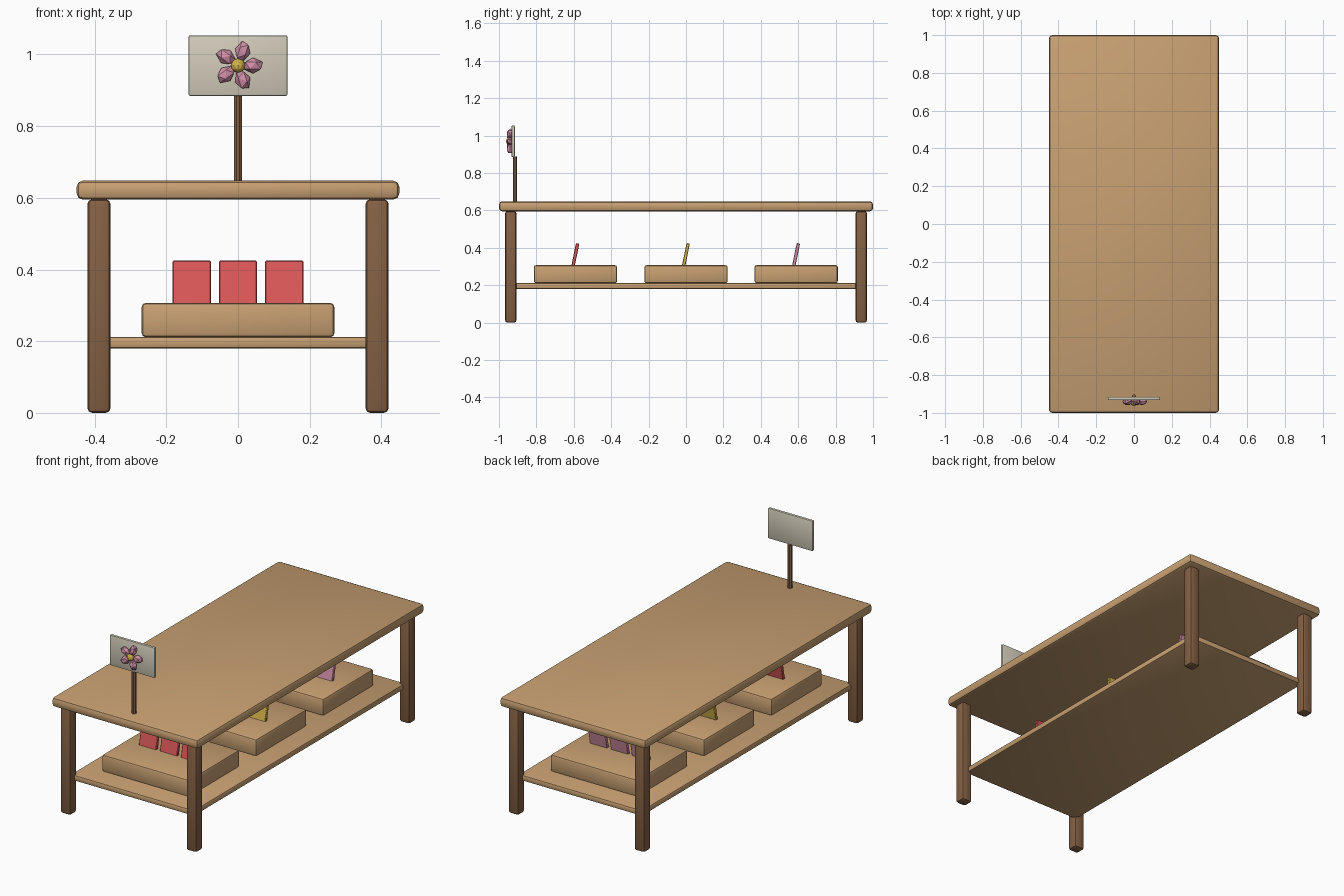
import bpy, bmesh, math
from mathutils import Matrix, Vector

if "Cube" in bpy.data.objects:
    bpy.data.objects.remove(bpy.data.objects["Cube"])


def material(name, rgb):
    m = bpy.data.materials.new(name)
    m.diffuse_color = (*rgb, 1)
    m.use_nodes = True
    m.node_tree.nodes["Principled BSDF"].inputs["Base Color"].default_value = m.diffuse_color
    return m


TAN = material("light wood", (0.578, 0.352, 0.168))
BROWN = material("dark wood", (0.235, 0.120, 0.058))
RED = material("red", (0.72, 0.098, 0.098))
YELLOW = material("yellow", (0.68, 0.47, 0.07))
PINK = material("pink", (0.66, 0.28, 0.40))
CREAM = material("cream", (0.64, 0.60, 0.49))


def finish(name, bm, mat, smooth=True):
    me = bpy.data.meshes.new(name)
    bm.to_mesh(me)
    bm.free()
    me.materials.append(mat)
    ob = bpy.data.objects.new(name, me)
    bpy.context.collection.objects.link(ob)
    if smooth:
        bpy.ops.object.select_all(action='DESELECT')
        ob.select_set(True)
        bpy.context.view_layer.objects.active = ob
        bpy.ops.object.shade_smooth_by_angle(angle=math.radians(40))
    return ob


def box(name, loc, size, mat, bevel=0.0, segments=2, tilt=0.0):
    bm = bmesh.new()
    bmesh.ops.create_cube(bm, size=1)
    bmesh.ops.scale(bm, vec=size, verts=bm.verts)
    if bevel:
        bmesh.ops.bevel(bm, geom=bm.edges[:], offset=bevel, segments=segments,
                        profile=0.5, affect='EDGES')
    ob = finish(name, bm, mat)
    ob.location = loc
    ob.rotation_euler.x = tilt
    return ob


# Table: top, lower shelf and four legs
box("table_top", (0, 0, 0.6215), (0.90, 2.0, 0.053), TAN, 0.017)
box("lower_shelf", (0, 0, 0.196), (0.76, 1.86, 0.032), TAN, 0.008)
for sx, side in ((-1, "left"), (1, "right")):
    for sy, end in ((-1, "front"), (1, "back")):
        box(f"{end}_{side}_leg", (sx * 0.388, sy * 0.937, 0.298),
            (0.064, 0.061, 0.596), BROWN, 0.013)

# Crates on the shelf, each with a row of three leaning cards
for label, y, mat in (("front", -0.591, RED), ("middle", 0, YELLOW), ("back", 0.589, PINK)):
    box(f"{label}_crate", (0, y, 0.259), (0.538, 0.446, 0.096), TAN, 0.012)
    for i in (-1, 0, 1):
        box(f"{label}_card_{i + 2}", (i * 0.129, y - 0.003, 0.351),
            (0.107, 0.018, 0.148), mat, 0.003, 1, tilt=-0.2)

# Sign post and board
bm = bmesh.new()
bmesh.ops.create_cone(bm, cap_ends=True, segments=8, radius1=0.0125, radius2=0.0125, depth=0.25)
bmesh.ops.rotate(bm, verts=bm.verts, matrix=Matrix.Rotation(math.pi / 8, 3, 'Z'))
finish("sign_post", bm, BROWN).location = (0, -0.914, 0.762)
box("sign_board", (0, -0.924, 0.969), (0.276, 0.017, 0.169), CREAM, 0.005)

# Faceted flower on the front of the board
for i in range(5):
    bm = bmesh.new()
    bmesh.ops.create_icosphere(bm, subdivisions=1, radius=1)
    bmesh.ops.scale(bm, vec=(0.030, 0.020, 0.022), verts=bm.verts)
    bmesh.ops.translate(bm, vec=(0.042, 0, 0), verts=bm.verts)
    ob = finish(f"petal_{i + 1}", bm, PINK, smooth=False)
    ob.location = (0, -0.940, 0.969)
    ob.rotation_euler.y = -i * math.tau / 5
bm = bmesh.new()
bmesh.ops.create_icosphere(bm, subdivisions=2, radius=0.020)
finish("flower_centre", bm, YELLOW, smooth=False).location = (0, -0.943, 0.969)
